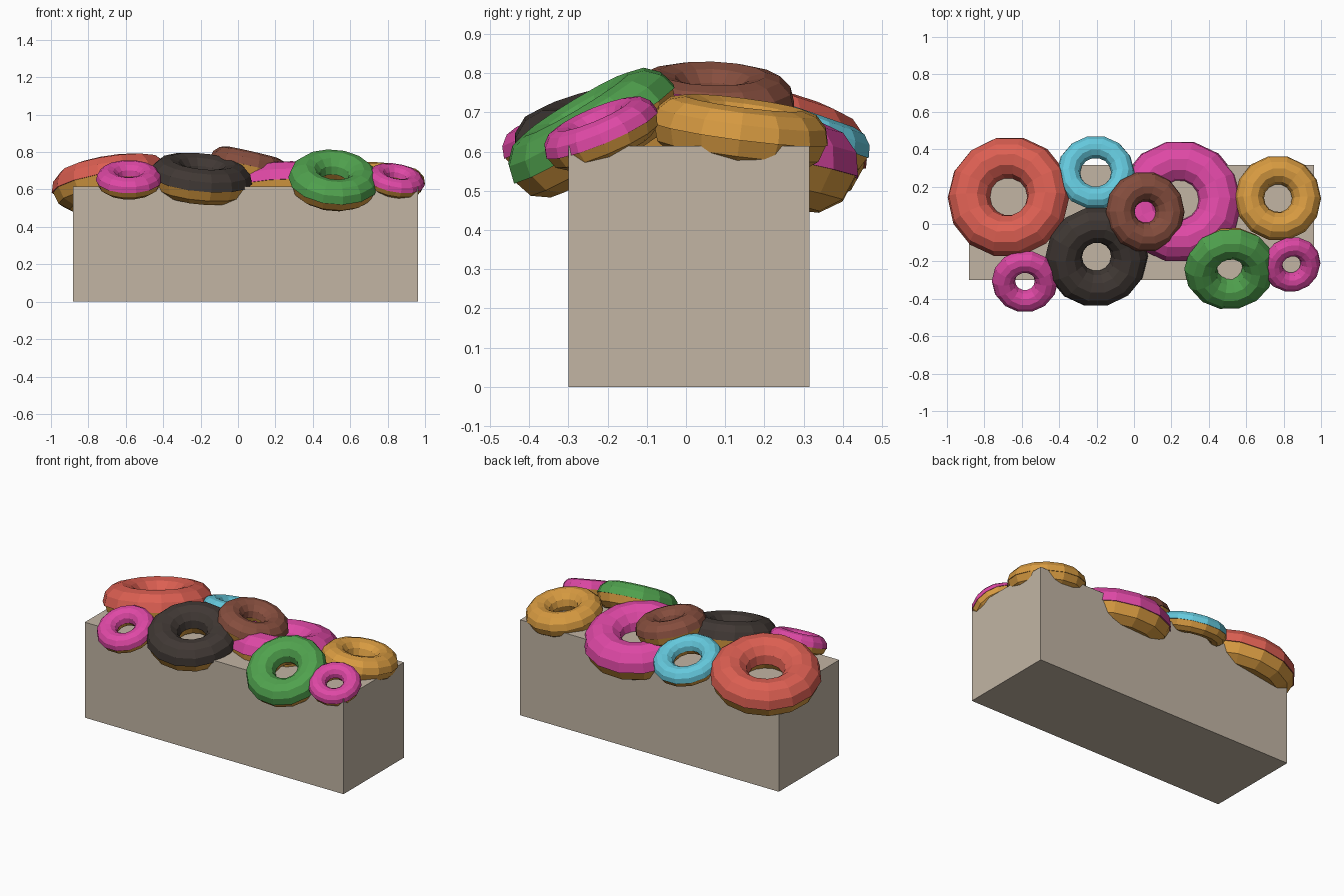
import bpy, bmesh, math
from mathutils import Vector, Matrix

if "Cube" in bpy.data.objects:
    bpy.data.objects.remove(bpy.data.objects["Cube"])


def material(name, rgb):
    m = bpy.data.materials.new(name)
    lin = [((c / 255 + 0.055) / 1.055) ** 2.4 for c in rgb]
    m.diffuse_color = (*lin, 1)
    m.use_nodes = True
    m.node_tree.nodes["Principled BSDF"].inputs["Base Color"].default_value = m.diffuse_color
    return m


MATS = {n: material(n, c) for n, c in {
    "stone": (194, 181, 164), "dough": (216, 155, 65), "red": (220, 95, 82),
    "charcoal": (64, 56, 52), "cyan": (100, 200, 220), "magenta": (222, 72, 165),
    "brown": (134, 78, 62), "green": (80, 162, 78)}.items()}


def add_object(name, bm, mat):
    bmesh.ops.recalc_face_normals(bm, faces=bm.faces)
    me = bpy.data.meshes.new(name)
    bm.to_mesh(me)
    bm.free()
    me.materials.append(MATS[mat])
    ob = bpy.data.objects.new(name, me)
    bpy.context.collection.objects.link(ob)
    return ob


def lathe(name, profile, sides, mat, matrix):
    """Spin a closed (radius, height) profile into a ring."""
    bm = bmesh.new()
    rings = []
    for i in range(sides):
        a = 2 * math.pi * i / sides
        rings.append([bm.verts.new(matrix @ Vector((r * math.cos(a), r * math.sin(a), z)))
                      for r, z in profile])
    n = len(profile)
    for i in range(sides):
        p, q = rings[i], rings[(i + 1) % sides]
        for j in range(n):
            k = (j + 1) % n
            bm.faces.new((p[j], q[j], q[k], p[k]))
    return add_object(name, bm, mat)


def arc(major, minor, start, end, steps):
    pts = []
    for i in range(steps + 1):
        a = math.radians(start + (end - start) * i / steps)
        pts.append((major + minor * math.cos(a), minor * math.sin(a)))
    return pts


def donut(name, icing, centre, major, minor, gx, gy):
    # gx, gy: slope of the donut plane along x and y
    normal = Vector((-gx, -gy, 1)).normalized()
    tilt = Vector((0, 0, 1)).rotation_difference(normal).to_matrix().to_4x4()
    mx = Matrix.Translation(centre) @ tilt
    lathe(name + "_dough", arc(major, minor * 0.98, 0, 324, 9), 14, "dough", mx)
    # icing shell over the upper half
    shell = arc(major, minor * 1.04, 0, 180, 6) + arc(major, minor * 0.9, 180, 0, 6)
    lathe(name + "_icing", shell, 14, icing, mx)


# Block under the donuts
bm = bmesh.new()
bmesh.ops.create_cube(bm, size=1, matrix=Matrix.Translation((0.04, 0.0075, 0.3075))
                      @ Matrix.Diagonal((1.845, 0.615, 0.615, 1)))
add_object("block", bm, "stone")

# name, icing, centre, ring radius, tube radius, slopes
DONUTS = [
    ("large_red_donut", "red", (-0.67, 0.145, 0.63), 0.215, 0.11, 0.15, -0.2),
    ("charcoal_donut", "charcoal", (-0.2, -0.175, 0.655), 0.177, 0.095, -0.1, 0.25),
    ("cyan_donut", "cyan", (-0.205, 0.275, 0.65), 0.145, 0.06, 0.0, -0.35),
    ("large_magenta_donut", "magenta", (0.245, 0.12, 0.595), 0.215, 0.113, 0.04, -0.19),
    ("brown_donut", "brown", (0.06, 0.065, 0.722), 0.137, 0.076, -0.23, -0.03),
    ("golden_donut", "dough", (0.77, 0.138, 0.647), 0.153, 0.075, -0.08, -0.13),
    ("green_donut", "green", (0.512, -0.235, 0.645), 0.156, 0.085, -0.1, 0.6),
    ("left_magenta_donut", "magenta", (-0.583, -0.305, 0.65), 0.115, 0.06, 0.0, 0.43),
    ("right_magenta_donut", "magenta", (0.842, -0.215, 0.645), 0.103, 0.052, -0.18, 0.42),
]
for d in DONUTS:
    donut(*d)
